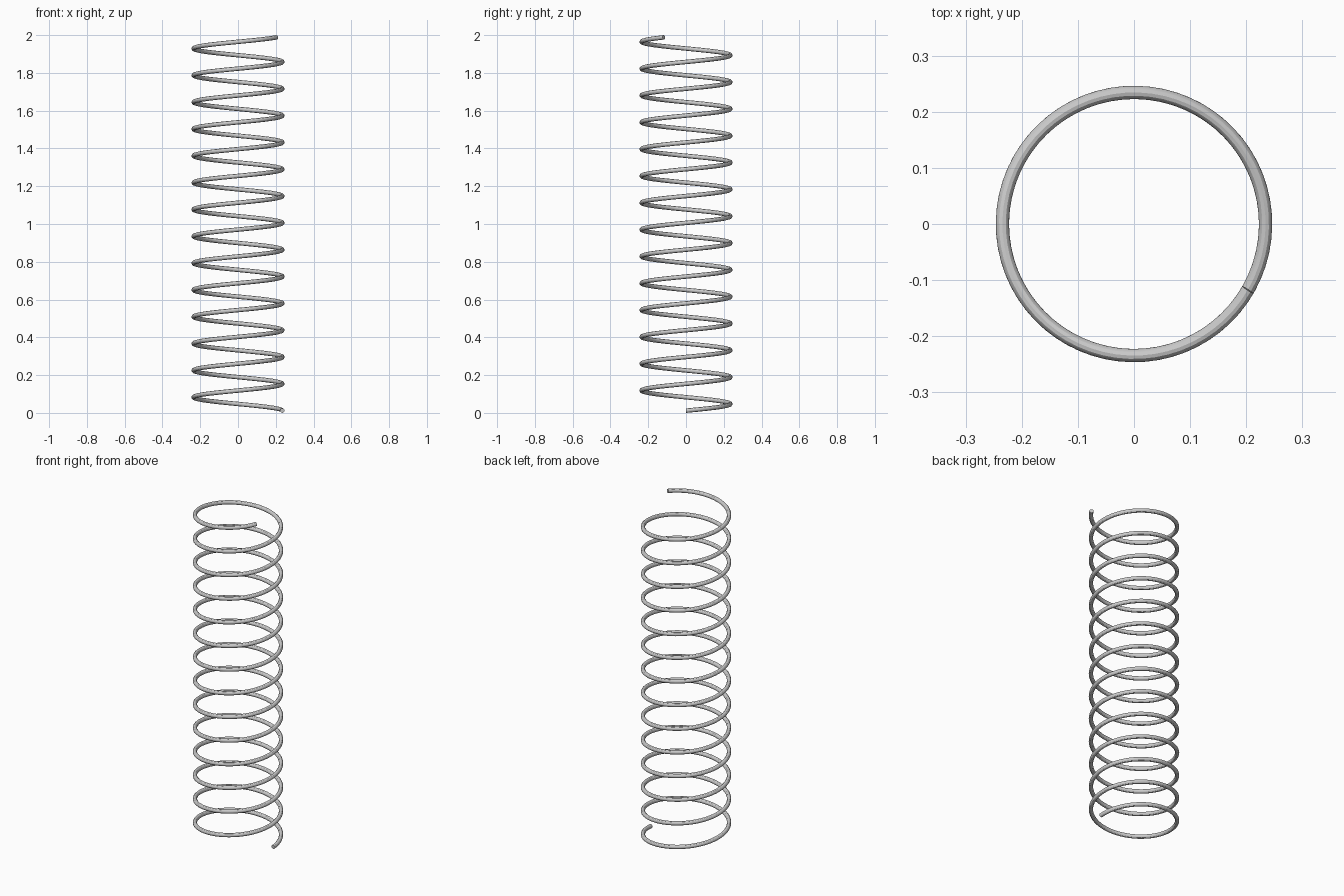
import bpy
from math import cos, sin, tau

if "Cube" in bpy.data.objects:
    bpy.data.objects.remove(bpy.data.objects["Cube"])

# Spring dimensions
COIL_R = 0.2345
WIRE_R = 0.0118
TURNS = 13 + 330 / 360
STEPS = 64                      # path points per turn
Z0, Z1 = WIRE_R, 2 - WIRE_R

# Helical path, rising counter-clockwise from +x
curve = bpy.data.curves.new("coil_spring", 'CURVE')
curve.dimensions = '3D'
curve.twist_mode = 'Z_UP'
curve.bevel_depth = WIRE_R
curve.bevel_resolution = 4
curve.use_fill_caps = True
count = round(TURNS * STEPS)
spline = curve.splines.new('POLY')
spline.points.add(count)
for i, p in enumerate(spline.points):
    t = i / count
    a = t * TURNS * tau
    p.co = (COIL_R * cos(a), COIL_R * sin(a), Z0 + (Z1 - Z0) * t, 1)

# Wire mesh with smooth sides and crisp ends
spring = bpy.data.objects.new("coil_spring", curve)
bpy.context.collection.objects.link(spring)
bpy.context.view_layer.objects.active = spring
spring.select_set(True)
bpy.ops.object.convert(target='MESH')
bpy.ops.object.shade_smooth_by_angle()
